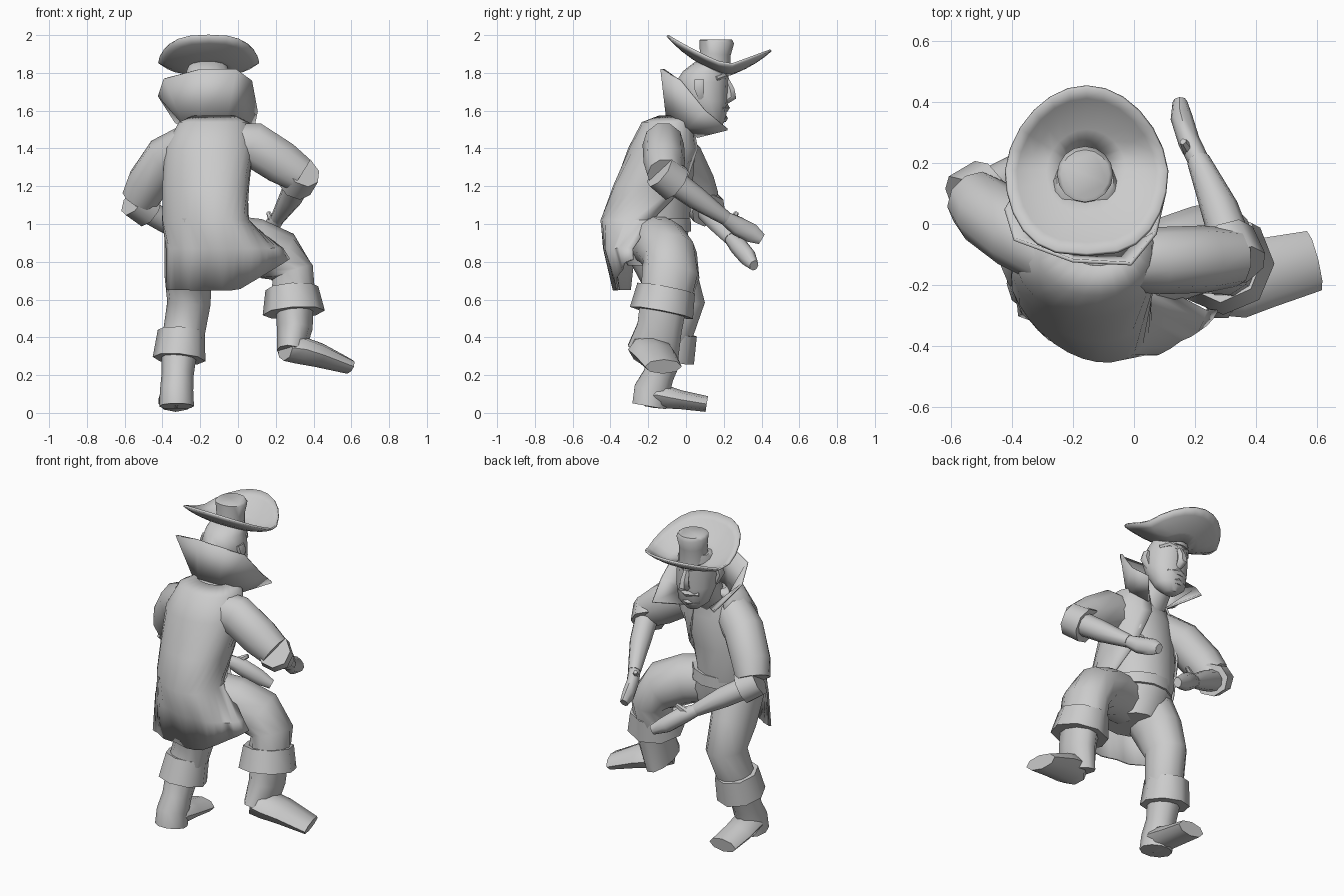
import bpy, bmesh
from math import sin, cos, pi, radians
from mathutils import Vector

cube = bpy.data.objects.get("Cube")
if cube:
    bpy.data.objects.remove(cube)

grey = bpy.data.materials.new("plain_grey")
grey.use_nodes = True
grey.diffuse_color = (0.6, 0.6, 0.6, 1)
grey.node_tree.nodes["Principled BSDF"].inputs["Base Color"].default_value = (0.6, 0.6, 0.6, 1)


def finish(name, bm, angle=55, thickness=0):
    """Turn a bmesh into a shaded object."""
    bmesh.ops.recalc_face_normals(bm, faces=bm.faces)
    mesh = bpy.data.meshes.new(name)
    bm.to_mesh(mesh)
    bm.free()
    mesh.materials.append(grey)
    ob = bpy.data.objects.new(name, mesh)
    bpy.context.collection.objects.link(ob)
    if thickness:
        mod = ob.modifiers.new("thickness", "SOLIDIFY")
        mod.thickness = thickness
        mod.offset = 0
    bpy.ops.object.select_all(action="DESELECT")
    ob.select_set(True)
    bpy.context.view_layer.objects.active = ob
    bpy.ops.object.shade_smooth_by_angle(angle=radians(angle))


def skin(bm, loops, closed=True, caps=True):
    """Bridge successive point loops with quads."""
    rows = [[bm.verts.new(p) for p in loop] for loop in loops]
    n = len(rows[0])
    for a, b in zip(rows, rows[1:]):
        for i in range(n if closed else n - 1):
            j = (i + 1) % n
            bm.faces.new((a[i], a[j], b[j], b[i]))
    if closed and caps:
        bm.faces.new(rows[0][::-1])
        bm.faces.new(rows[-1])


def limb(name, rings, hint=(0, 1, 0), sides=10):
    """Loft along a path; each ring is x, y, z, half width, half depth along the hint."""
    pts = [Vector(r[:3]) for r in rings]
    loops = []
    for i, r in enumerate(rings):
        t = (pts[min(i + 1, len(pts) - 1)] - pts[max(i - 1, 0)]).normalized()
        side = t.cross(Vector(hint)).normalized()
        up = side.cross(t)
        loops.append([pts[i] + side * r[3] * cos(2 * pi * k / sides) + up * r[-1] * sin(2 * pi * k / sides)
                      for k in range(sides)])
    bm = bmesh.new()
    skin(bm, loops)
    finish(name, bm)


def arc(ring, turn, start, end, steps, scale=1.0, shear=0):
    """Points on a level, turned ellipse; the rear half can be sheared sideways."""
    x, y, z, rx, ry = ring
    c, s = cos(radians(turn)), sin(radians(turn))
    points = []
    for k in range(steps + 1):
        t = radians(start + (end - start) * k / steps)
        u, v = rx * scale * sin(t), ry * scale * cos(t)
        back = max(0, -u * s - v * c)
        points.append(Vector((x + u * c - v * s + shear * back, y + u * s + v * c, z)))
    return points


def stack(name, rings, sides=14, turn=0, scale=1.0, shear=0):
    """Loft of level ellipses; each ring is x, y, z, half width, half depth."""
    bm = bmesh.new()
    skin(bm, [arc(r, turn, 0, 360, sides, scale, shear)[:-1] for r in rings])
    finish(name, bm)


# Shirt and hips
TURN, SHEAR = 16, .3
body = [(-.13, -.05, 1.57, .11, .085), (-.13, -.1, 1.535, .19, .125), (-.155, -.12, 1.4, .235, .175),
        (-.175, -.165, 1.2, .22, .215), (-.18, -.205, 1.02, .215, .245)]
hips = [(-.16, -.18, .9, .21, .2), (-.15, -.17, .78, .16, .15)]
stack("shirt_and_hips", body + hips, turn=TURN, scale=.94, shear=SHEAR)
stack("belt", [(-.165, -.195, 1.03, .21, .225), (-.16, -.19, .96, .21, .22)], turn=TURN)

# Open coat: arcs round the back, with the front edges given as angles from forward
skirt = [(-.075, -.235, .87, .31, .195), (-.06, -.25, .65, .34, .125)]
edges = [(30, 30), (25, 25), (30, 22), (60, 28), (98, 55), (106, 98), (108, 108)]
loops = []
for row, (ring, (a, b)) in enumerate(zip(body + skirt, edges)):
    upper = row < 5
    loop = arc(ring, TURN if upper else 0, a, 360 - b, 18, shear=SHEAR if upper else .2)
    for k, p in enumerate(loop):
        if not upper:
            p.y += .008 * cos(k * pi / 2)
        if row == 6:
            p.z += max(0, p.x) * .6
    loops.append(loop)
bm = bmesh.new()
skin(bm, loops, closed=False)
finish("coat", bm, thickness=.012)

# Flared collar
outer = [(-.33, .2, 1.54), (-.42, .05, 1.68), (-.39, -.05, 1.77), (-.2, -.12, 1.82),
         (-.01, -.13, 1.82), (.07, -.03, 1.76), (.1, .1, 1.6), (.08, .22, 1.5)]
inner = [(-.2, .05, 1.47), (-.28, .02, 1.52), (-.27, -.05, 1.54), (-.2, -.1, 1.56),
         (-.06, -.1, 1.56), (0, -.06, 1.54), (.03, .01, 1.51), (-.06, .06, 1.46)]
bm = bmesh.new()
skin(bm, [inner, outer], closed=False)
finish("collar", bm, thickness=.012)

# Neck and head
limb("neck", [(-.14, -.06, 1.48, .1), (-.15, .02, 1.58, .085), (-.15, .07, 1.68, .08)])
stack("head", [(-.15, .145, 1.505, .04, .035), (-.15, .135, 1.55, .095, .075), (-.15, .105, 1.65, .12, .115),
               (-.155, .085, 1.75, .125, .14), (-.16, .105, 1.81, .115, .12), (-.16, .135, 1.86, .095, .085)])
limb("nose", [(-.155, .215, 1.76, .018), (-.155, .235, 1.71, .026), (-.155, .24, 1.675, .032),
              (-.155, .21, 1.65, .02)], sides=6)
for side, sgn in (("left", 1), ("right", -1)):
    limb(side + "_brow", [(-.155 + sgn * .015, .215, 1.77, .014), (-.155 + sgn * .06, .2, 1.785, .017),
                          (-.155 + sgn * .1, .16, 1.77, .012)], (0, 0, 1), 6)
    limb(side + "_ear", [(-.155 + sgn * .12, .07, 1.76, .02, .03), (-.155 + sgn * .135, .07, 1.72, .02, .03),
                         (-.155 + sgn * .11, .08, 1.66, .012, .015)], sides=6)
for lip, z, y in (("upper_lip", 1.615, .21), ("lower_lip", 1.56, .2)):
    limb(lip, [(-.155 + sgn * .065, y - .025 + .025 * (sgn == 0), z, .014 + .008 * (sgn == 0))
               for sgn in (-1, 0, 1)], (0, 0, 1), 6)

# Hat: brim swept up at back and front, broad behind, and a low crown
HX, HY = -.155, .175
loops = []
for r in (.28, .5, .7, .87, 1):
    loop = []
    for k in range(24):
        su, cv = sin(2 * pi * k / 24), cos(2 * pi * k / 24)
        if cv < 0:
            su = abs(su) ** .72 * (1 if su > 0 else -1)
        v = r * cv
        w = v - .2
        z = 1.79 + .05 * r ** 3 + .126 * max(0, -w) ** 1.25 + .1 * max(0, w)
        loop.append((HX + r * su * .265 * (1 - .12 * max(0, v)), HY + v * .275, z))
    loops.append(loop)
bm = bmesh.new()
skin(bm, loops, caps=False)
finish("hat_brim", bm, thickness=.012)
limb("hat_crown", [(-.16, .15, 1.79, .085), (-.16, .155, 1.9, .082), (-.16, .163, 1.965, .092),
                   (-.16, .163, 1.978, .08)], sides=16)

# Arms: sleeve, turned cuff, forearm, hand and thumb
arms = {
    "left": ([(-.02, -.12, 1.42, .1, .12), (.08, -.12, 1.42, .11, .125), (.23, -.115, 1.325, .11, .12),
              (.33, -.11, 1.26, .095, .1)],
             [(.345, -.14, 1.28, .095, .1), (.3, -.055, 1.215, .1, .105)],
             [(.33, -.1, 1.25, .07), (.28, .05, 1.14, .062), (.21, .21, 1.03, .038)],
             [(.215, .2, 1.035, .035, .035), (.18, .27, .99, .036, .052), (.155, .35, .95, .036, .05),
              (.15, .4, .92, .024, .03)],
             [(.18, .24, 1.02, .02), (.16, .27, 1.06, .012)], (0, 0, 1)),
    "right": ([(-.26, -.1, 1.41, .11, .12), (-.38, -.03, 1.35, .12), (-.48, .04, 1.21, .115),
               (-.52, .08, 1.13, .1)],
              [(-.555, .07, 1.125, .1, .09), (-.47, .12, 1.07, .1, .095)],
              [(-.53, .09, 1.1, .065), (-.38, .17, 1.01, .06), (-.24, .24, .92, .038)],
              [(-.25, .235, .925, .035, .035), (-.17, .28, .88, .045, .052), (-.09, .33, .82, .042, .05),
               (-.02, .36, .78, .025, .03)],
              [(-.2, .28, .91, .022), (-.14, .3, .95, .012)], (0, 0, 1)),
}
for side, (sleeve, cuff, fore, hand, thumb, hint) in arms.items():
    limb(side + "_sleeve", sleeve, hint)
    limb(side + "_sleeve_cuff", cuff, hint, 8)
    limb(side + "_forearm", fore, hint)
    limb(side + "_hand", hand, hint, 8)
    limb(side + "_thumb", thumb, (1, 0, 0), 6)

# Legs: trousers, boot cuff, boot shaft and foot
legs = {
    "left": ([(-.06, -.17, .91, .14), (.08, -.13, .89, .145), (.21, -.085, .83, .145), (.29, -.08, .74, .115, .155),
              (.29, -.11, .6, .12, .14)],
             [(.285, -.105, .66, .14, .155), (.295, -.13, .53, .165, .17)],
             [(.3, -.12, .58, .1, .13), (.3, -.14, .45, .095, .125), (.28, -.175, .32, .075, .145)],
             [(.25, -.23, .345, .08, .07), (.32, -.19, .335, .125, .075), (.43, -.16, .305, .115, .065),
              (.59, -.12, .245, .1, .04)]),
    "right": ([(-.25, -.18, .92, .14, .16), (-.265, -.09, .73, .125, .15), (-.26, -.03, .58, .115, .13),
               (-.29, -.08, .4, .11, .11)],
              [(-.3, -.07, .43, .125, .13), (-.312, -.1, .285, .14, .145)],
              [(-.31, -.1, .34, .095, .1), (-.32, -.145, .2, .085, .085), (-.325, -.18, .12, .088, .1),
               (-.325, -.195, .035, .092, .095)],
              [(-.325, -.23, .08, .075, .045), (-.325, -.16, .095, .09, .07), (-.33, -.03, .07, .092, .05),
               (-.33, .11, .047, .09, .042)]),
}
for side, (trouser, cuff, shaft, foot) in legs.items():
    limb(side + "_trouser_leg", trouser, (-.3, 1, .25) if side == "left" else (0, 1, 0), 12)
    limb(side + "_boot_cuff", cuff, sides=8)
    limb(side + "_boot_shaft", shaft)
    limb(side + "_boot_foot", foot, (0, 0, 1), 8)
